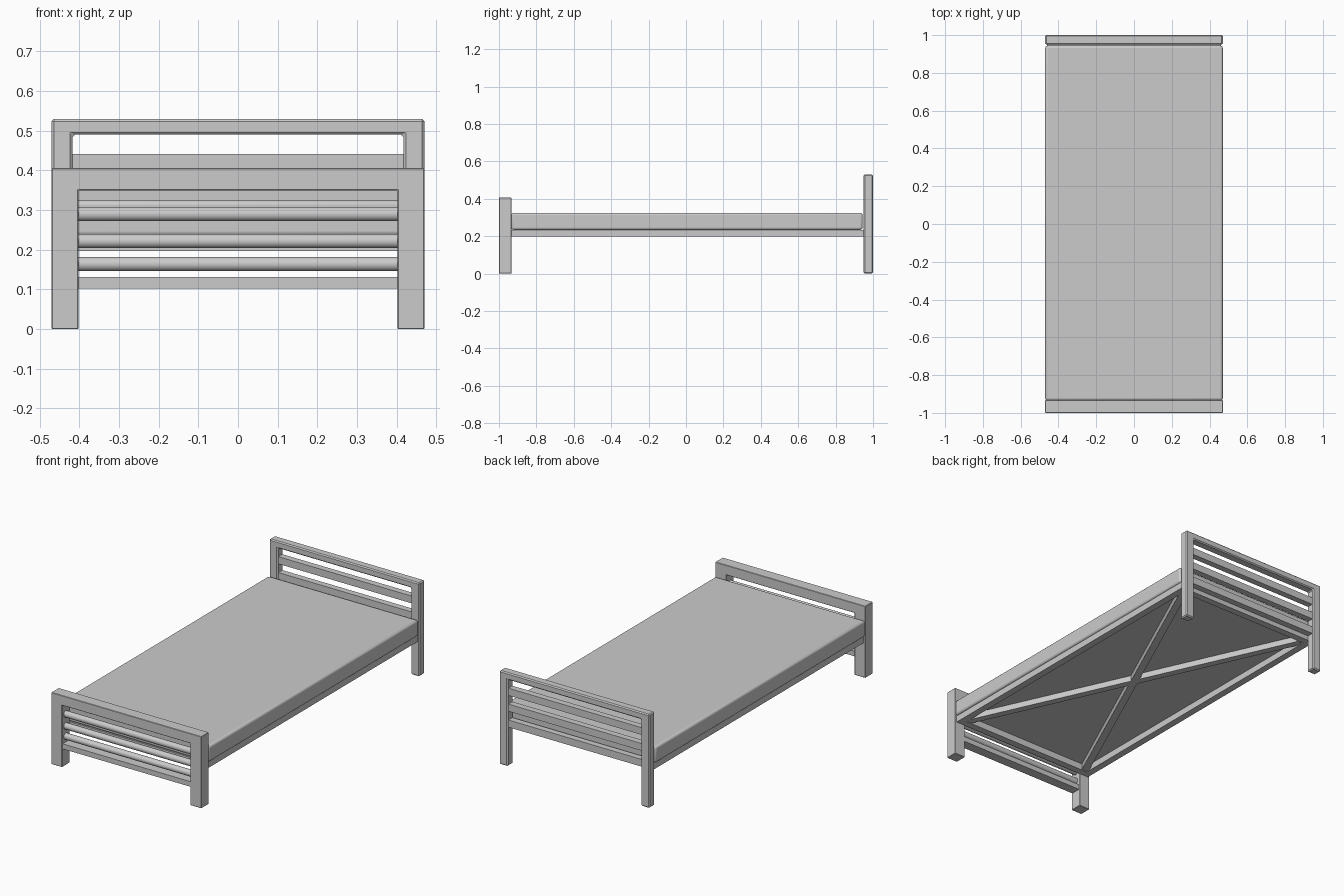
import bpy, bmesh, math
from mathutils import Matrix

if "Cube" in bpy.data.objects:
    bpy.data.objects.remove(bpy.data.objects["Cube"])


def finish(name, bm, bevel=0.0, segments=1, smooth=False):
    bmesh.ops.recalc_face_normals(bm, faces=bm.faces[:])
    me = bpy.data.meshes.new(name)
    bm.to_mesh(me)
    bm.free()
    ob = bpy.data.objects.new(name, me)
    bpy.context.collection.objects.link(ob)
    if bevel:
        m = ob.modifiers.new("edge_bevel", 'BEVEL')
        m.width, m.segments = bevel, segments
    if smooth:
        bpy.ops.object.select_all(action='DESELECT')
        ob.select_set(True)
        bpy.context.view_layer.objects.active = ob
        bpy.ops.object.shade_smooth_by_angle(angle=math.radians(35))
    return ob


def box(name, x, y, z, rot=0.0, **kw):
    """Box from (min, max) ranges, optionally turned about its own z axis."""
    bm = bmesh.new()
    size = [b - a for a, b in (x, y, z)]
    mid = [(a + b) / 2 for a, b in (x, y, z)]
    bmesh.ops.create_cube(bm, size=1, matrix=Matrix.Translation(mid)
                          @ Matrix.Rotation(rot, 4, 'Z') @ Matrix.Diagonal((*size, 1)))
    return finish(name, bm, **kw)


def rod(name, half, y, z, r):
    bm = bmesh.new()
    bmesh.ops.create_cone(bm, cap_ends=True, segments=24, radius1=r, radius2=r, depth=2 * half,
                          matrix=Matrix.Translation((0, y, z)) @ Matrix.Rotation(math.pi / 2, 4, 'Y'))
    return finish(name, bm, smooth=True)


def arch(name, outer, inner, top, under, y0, y1, bevel):
    """Two posts and a top rail as one extruded outline."""
    pts = [(-outer, 0), (-inner, 0), (-inner, under), (inner, under),
           (inner, 0), (outer, 0), (outer, top), (-outer, top)]
    bm = bmesh.new()
    face = bm.faces.new([bm.verts.new((x, y0, z)) for x, z in pts])
    ext = bmesh.ops.extrude_face_region(bm, geom=[face])
    verts = [g for g in ext["geom"] if isinstance(g, bmesh.types.BMVert)]
    bmesh.ops.translate(bm, verts=verts, vec=(0, y1 - y0, 0))
    return finish(name, bm, bevel=bevel)


# Footboard: arch, three round bars and a flat lower bar
arch("footboard_frame", 0.47, 0.402, 0.406, 0.35, -1.0, -0.933, 0.002)
for i, z in enumerate((0.164, 0.222, 0.29)):
    rod(f"footboard_round_bar_{i + 1}", 0.405, -0.967, z, 0.018)
box("footboard_lower_bar", (-0.405, 0.405), (-0.995, -0.938), (0.102, 0.131))

# Headboard: bevelled arch and three slats
arch("headboard_frame", 0.47, 0.417, 0.53, 0.49, 0.95, 1.0, 0.006)
for i, z in enumerate((0.22, 0.31, 0.40)):
    box(f"headboard_slat_{i + 1}", (-0.42, 0.42), (0.957, 0.993), (z, z + 0.041))

# Mattress
box("mattress", (-0.47, 0.47), (-0.934, 0.944), (0.234, 0.325), bevel=0.012, segments=3, smooth=True)

# Base frame: side rails, end rails and diagonal cross braces
for side, s in (("left", -1), ("right", 1)):
    box(f"{side}_side_rail", sorted((s * 0.42, s * 0.46)), (-0.94, 0.955), (0.197, 0.234))
for end, y in (("foot", -0.935), ("head", 0.912)):
    box(f"{end}_end_rail", (-0.42, 0.42), (y, y + 0.04), (0.197, 0.234))
angle = math.atan2(1.80, 0.82)
for i, s in enumerate((-1, 1)):
    box(f"cross_brace_{i + 1}", (-0.99, 0.99), (-0.02, 0.02), (0.2, 0.234), rot=s * angle)
